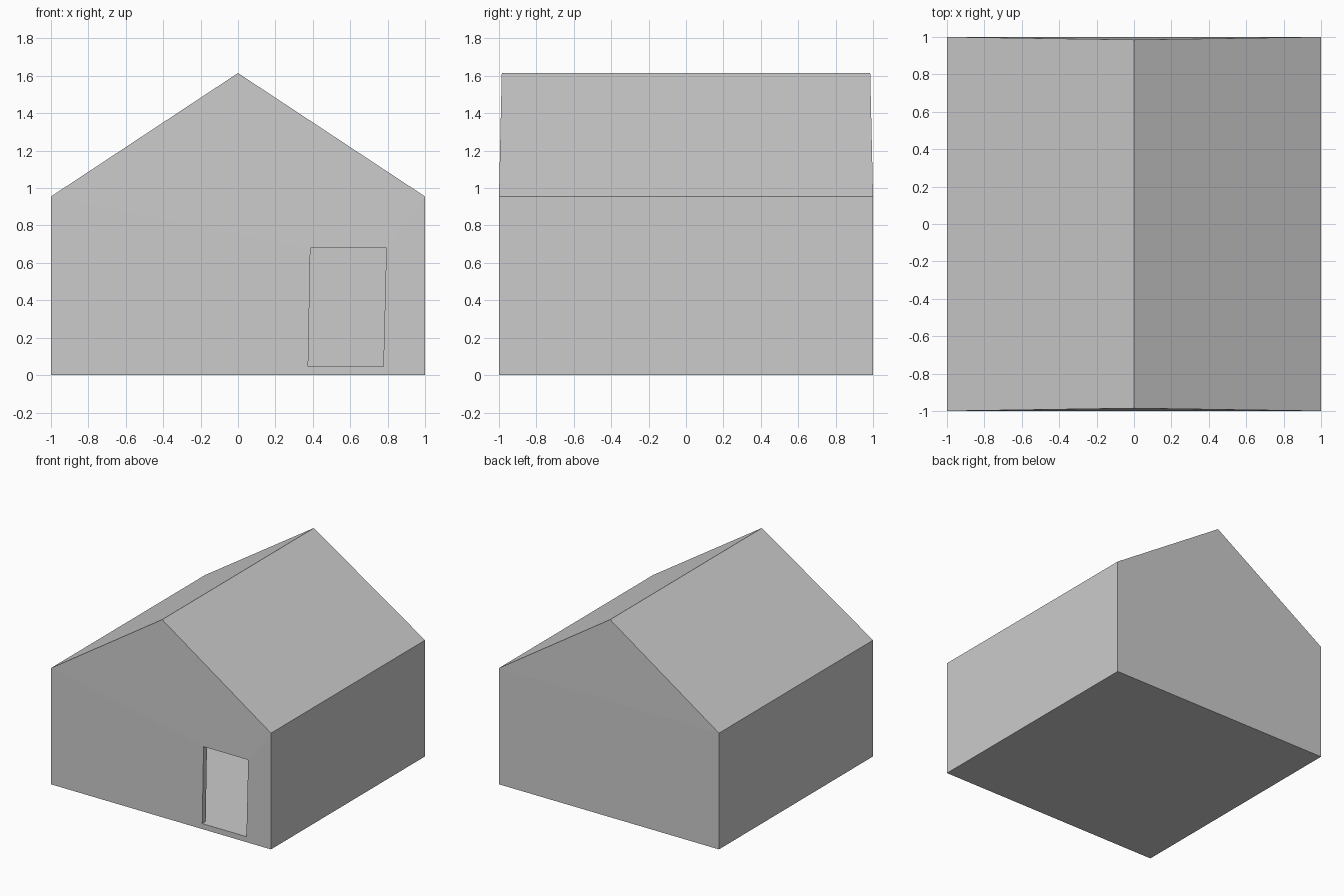
import bpy, bmesh

if "Cube" in bpy.data.objects:
    bpy.data.objects.remove(bpy.data.objects["Cube"])

EAVE, RIDGE, RIDGE_Y, WALL = 0.955, 1.615, 0.985, 0.045

bm = bmesh.new()


def gable_loop(side):
    """Five corners of an end wall: base, eave, ridge, eave, base."""
    pts = [(-1, side, 0), (-1, side, EAVE), (0, side * RIDGE_Y, RIDGE),
           (1, side, EAVE), (1, side, 0)]
    return [bm.verts.new(p) for p in pts]


front, back = gable_loop(-1), gable_loop(1)

# Floor, side walls and roof slopes
for i in range(5):
    j = (i + 1) % 5
    bm.faces.new((front[i], front[j], back[j], back[i]))

# Back wall and back gable
bm.faces.new((back[0], back[1], back[3], back[4]))
bm.faces.new(back[1:4])

# Front wall, built around the slightly crooked doorway
door = [bm.verts.new((x, -1, z)) for x, z in
        ((0.375, WALL), (0.387, 0.68), (0.793, 0.68), (0.777, WALL))]
bm.faces.new((front[0], front[1], door[1], door[0]))
bm.faces.new((front[1], front[2], front[3], door[2], door[1]))
bm.faces.new((front[3], front[4], door[3], door[2]))
bm.faces.new((front[4], front[0], door[0], door[3]))

bmesh.ops.recalc_face_normals(bm, faces=bm.faces)
mesh = bpy.data.meshes.new("house")
bm.to_mesh(mesh)
bm.free()
house = bpy.data.objects.new("house", mesh)
bpy.context.collection.objects.link(house)

# Hollow interior: walls, floor and roof thickened inwards
shell = house.modifiers.new("wall_thickness", 'SOLIDIFY')
shell.solidify_mode = 'NON_MANIFOLD'
shell.nonmanifold_thickness_mode = 'CONSTRAINTS'
shell.thickness = WALL
shell.offset = -1
